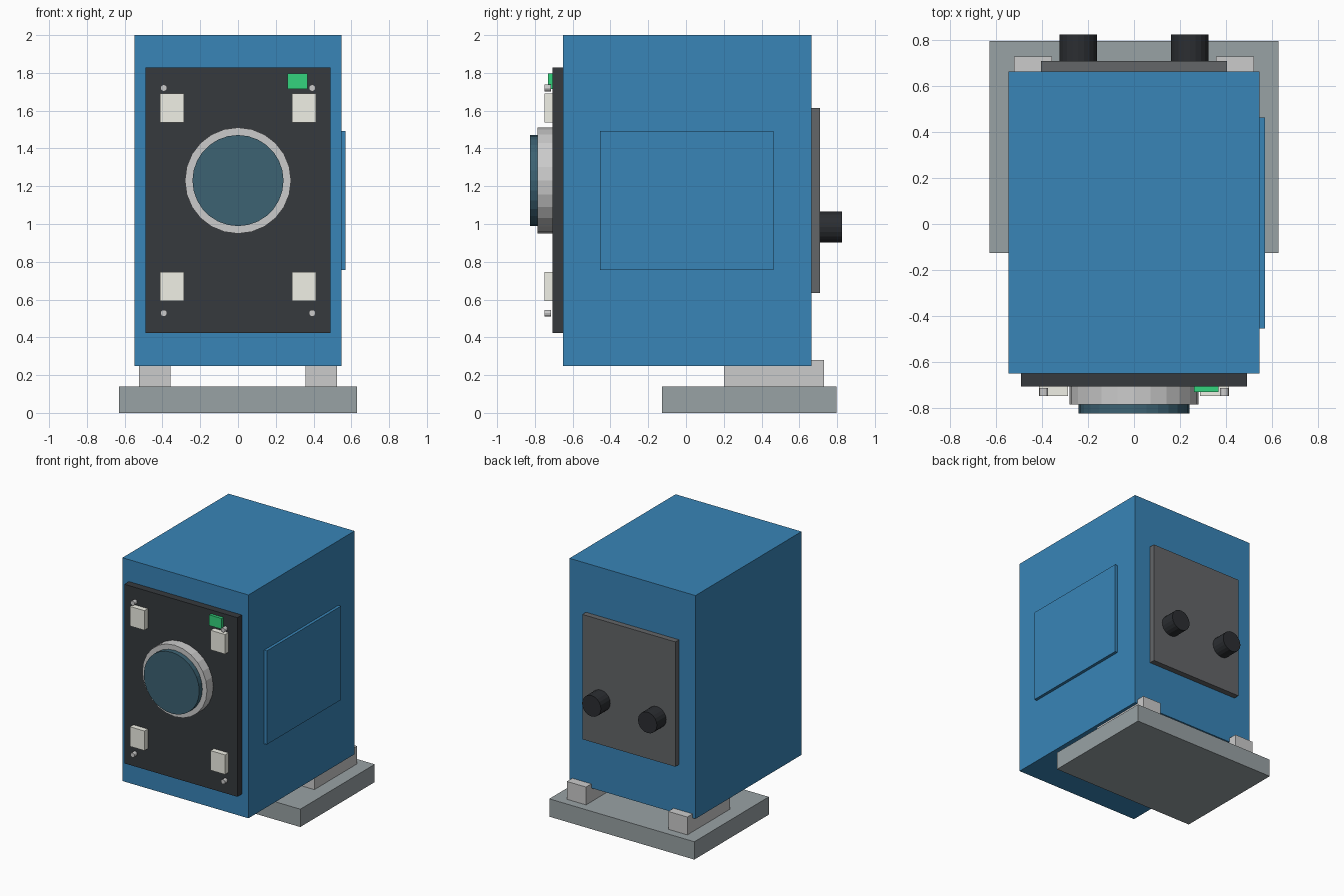
import bpy, bmesh, math
from mathutils import Color, Matrix

if "Cube" in bpy.data.objects:
    bpy.data.objects.remove(bpy.data.objects["Cube"])


def mat(name, rgb):
    m = bpy.data.materials.new(name)
    m.diffuse_color = (*Color(rgb).from_srgb_to_scene_linear(), 1)
    m.use_nodes = True
    m.node_tree.nodes["Principled BSDF"].inputs["Base Color"].default_value = m.diffuse_color
    return m


BLUE = mat("blue_paint", (0.22, 0.52, 0.72))
BLACK = mat("black_panel", (0.21, 0.225, 0.24))
DARK = mat("dark_grey", (0.39, 0.40, 0.41))
STEEL = mat("base_steel", (0.60, 0.635, 0.645))
LIGHT = mat("light_metal", (0.82, 0.83, 0.83))
CREAM = mat("cream", (0.94, 0.94, 0.90))
GREEN = mat("green", (0.20, 0.83, 0.49))
GLASS = mat("teal_glass", (0.235, 0.385, 0.45))
KNOB = mat("knob_black", (0.17, 0.18, 0.195))


def finish(name, bm, material):
    me = bpy.data.meshes.new(name)
    bmesh.ops.recalc_face_normals(bm, faces=bm.faces)
    bm.to_mesh(me)
    bm.free()
    ob = bpy.data.objects.new(name, me)
    me.materials.append(material)
    bpy.context.collection.objects.link(ob)
    return ob


def box(name, x, y, z, material):
    """Box from (min, max) ranges."""
    bm = bmesh.new()
    bmesh.ops.create_cube(bm, size=1)
    bmesh.ops.scale(bm, vec=[r[1] - r[0] for r in (x, y, z)], verts=bm.verts)
    bmesh.ops.translate(bm, vec=[(r[0] + r[1]) / 2 for r in (x, y, z)], verts=bm.verts)
    return finish(name, bm, material)


def disc(name, x, z, radius, y, sides, material):
    """Cylinder along y between the two y values."""
    bm = bmesh.new()
    bmesh.ops.create_cone(bm, cap_ends=True, segments=sides, radius1=radius,
                          radius2=radius, depth=y[1] - y[0],
                          matrix=Matrix.Translation((x, (y[0] + y[1]) / 2, z))
                          @ Matrix.Rotation(math.pi / 2, 4, 'X'))
    return finish(name, bm, material)


# Stand
box("base_plate", (-0.63, 0.63), (-0.127, 0.796), (0, 0.14), STEEL)
for side, sx in (("left", -1), ("right", 1)):
    cx = 0.44 * sx
    box(f"foot_{side}", (cx - 0.083, cx + 0.083), (0.20, 0.73), (0.14, 0.28), LIGHT)

# Housing with front, side and back panels
box("body", (-0.547, 0.547), (-0.652, 0.664), (0.247, 2.0), BLUE)
box("front_panel", (-0.491, 0.491), (-0.708, -0.652), (0.422, 1.828), BLACK)
box("side_panel", (0.547, 0.57), (-0.456, 0.464), (0.757, 1.493), BLUE)
box("back_panel", (-0.404, 0.404), (0.664, 0.709), (0.635, 1.615), DARK)

# Round window
disc("window_ring", 0, 1.23, 0.281, (-0.786, -0.708), 24, LIGHT)
disc("window_glass", 0, 1.23, 0.241, (-0.825, -0.74), 28, GLASS)

# Clips and screws in the corners of the front panel
for side, sx in (("left", -1), ("right", 1)):
    for level, clip_z, screw_z in (("upper", 1.614, 1.72), ("lower", 0.669, 0.528)):
        cx = 0.35 * sx
        box(f"clip_{level}_{side}", (cx - 0.063, cx + 0.063), (-0.75, -0.708),
            (clip_z - 0.077, clip_z + 0.077), CREAM)
        disc(f"screw_{level}_{side}", 0.393 * sx, screw_z, 0.018, (-0.748, -0.714), 12, LIGHT)
    # Connectors on the back panel
    disc(f"connector_{side}", 0.243 * sx, 0.983, 0.082, (0.709, 0.825), 20, KNOB)

box("indicator", (0.262, 0.369), (-0.731, -0.708), (1.714, 1.798), GREEN)
